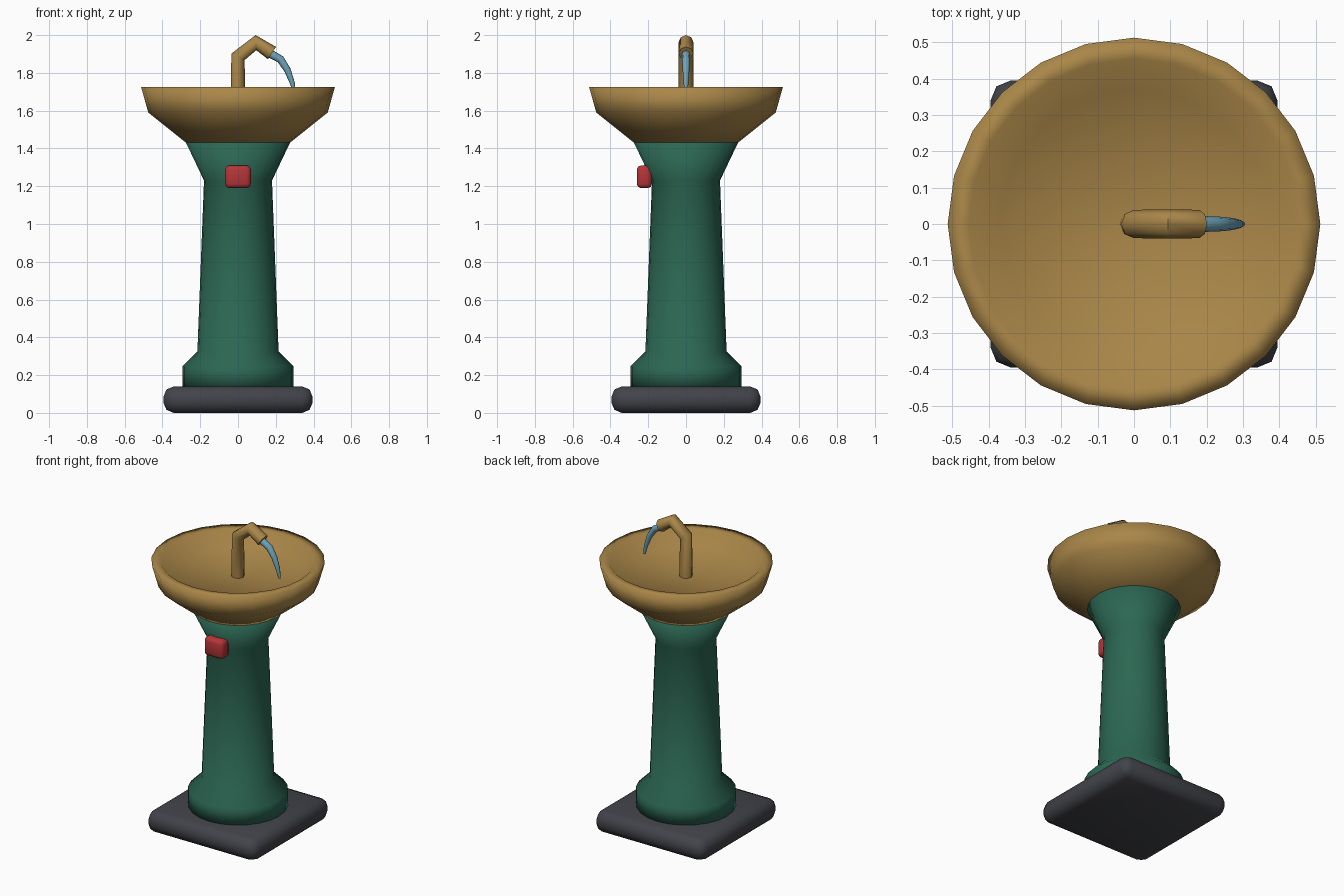
import bpy, bmesh
from math import cos, sin, pi
from mathutils import Vector

if "Cube" in bpy.data.objects:
    bpy.data.objects.remove(bpy.data.objects["Cube"])


def material(name, rgb):
    m = bpy.data.materials.new(name)
    m.diffuse_color = (*rgb, 1)
    m.use_nodes = True
    m.node_tree.nodes["Principled BSDF"].inputs["Base Color"].default_value = m.diffuse_color
    return m


BRASS = material("brass", (0.40, 0.24, 0.065))
GREEN = material("green_paint", (0.025, 0.135, 0.085))
DARK = material("dark_stone", (0.055, 0.057, 0.068))
RED = material("red_button", (0.46, 0.035, 0.04))
WATER = material("water", (0.16, 0.38, 0.50))


def finish(name, bm, mat, smooth=True):
    bmesh.ops.recalc_face_normals(bm, faces=bm.faces)
    mesh = bpy.data.meshes.new(name)
    for f in bm.faces:
        f.smooth = smooth
    bm.to_mesh(mesh)
    bm.free()
    obj = bpy.data.objects.new(name, mesh)
    mesh.materials.append(mat)
    bpy.context.collection.objects.link(obj)
    return obj


def skin(bm, rings):
    # join matching rings with quads and cap both ends
    n = len(rings[0])
    for a, b in zip(rings, rings[1:]):
        for i in range(n):
            j = (i + 1) % n
            bm.faces.new((a[i], a[j], b[j], b[i]))
    bm.faces.new(rings[0])
    bm.faces.new(rings[-1])


def lathe(name, profile, mat, sides=24):
    bm = bmesh.new()
    rings = [[bm.verts.new((r * cos(2 * pi * i / sides), r * sin(2 * pi * i / sides), z))
              for i in range(sides)] for r, z in profile]
    skin(bm, rings)
    return finish(name, bm, mat)


def tube(name, path, radii, mat, sides=8):
    # sweep a circle along a path in the xz plane
    pts = [Vector((x, 0, z)) for x, z in path]
    bm = bmesh.new()
    rings = []
    for k, (p, r) in enumerate(zip(pts, radii)):
        d = Vector()
        if k > 0:
            d += (p - pts[k - 1]).normalized()
        if k < len(pts) - 1:
            d += (pts[k + 1] - p).normalized()
        d.normalize()
        side = Vector((d.z, 0, -d.x))
        rings.append([bm.verts.new(p + r * (side * cos(2 * pi * i / sides)
                      + Vector((0, 1, 0)) * sin(2 * pi * i / sides))) for i in range(sides)])
    skin(bm, rings)
    return finish(name, bm, mat)


def rounded_box(name, size, centre, bevel, mat):
    bm = bmesh.new()
    bmesh.ops.create_cube(bm, size=1)
    bmesh.ops.scale(bm, vec=size, verts=bm.verts)
    bmesh.ops.translate(bm, vec=centre, verts=bm.verts)
    bmesh.ops.bevel(bm, geom=bm.edges[:], offset=bevel, segments=2,
                    profile=0.5, affect='EDGES')
    return finish(name, bm, mat)


# square foot
rounded_box("base_plinth", (0.79, 0.79, 0.14), (0, 0, 0.07), 0.055, DARK)

# turned column with a flared foot and neck
lathe("pedestal", [(0.295, 0.13), (0.295, 0.245), (0.215, 0.325),
                   (0.18, 1.23), (0.28, 1.44)], GREEN)

# basin with a narrow lip and a shallow dish
lathe("basin", [(0.275, 1.43), (0.475, 1.59), (0.513, 1.725), (0.455, 1.725),
                (0.37, 1.65), (0.02, 1.625)], BRASS)

# bent spout
spout = tube("spout", [(0, 1.60), (0, 1.885), (0.095, 1.96), (0.18, 1.905)],
             [0.039, 0.039, 0.04, 0.039], BRASS)

# arc of water falling from the spout
tube("water_stream", [(0.165, 1.905), (0.225, 1.872), (0.262, 1.815),
                      (0.288, 1.745), (0.299, 1.69)],
     [0.022, 0.021, 0.018, 0.013, 0.007], WATER)

# push button on the front
rounded_box("push_button", (0.136, 0.08, 0.12), (0, -0.22, 1.25), 0.022, RED)

# keep hard edges crisp on the spout and boxes
for name in ("spout", "water_stream"):
    bpy.ops.object.select_all(action='DESELECT')
    obj = bpy.data.objects[name]
    obj.select_set(True)
    bpy.context.view_layer.objects.active = obj
    bpy.ops.object.shade_smooth_by_angle(angle=pi / 3)
